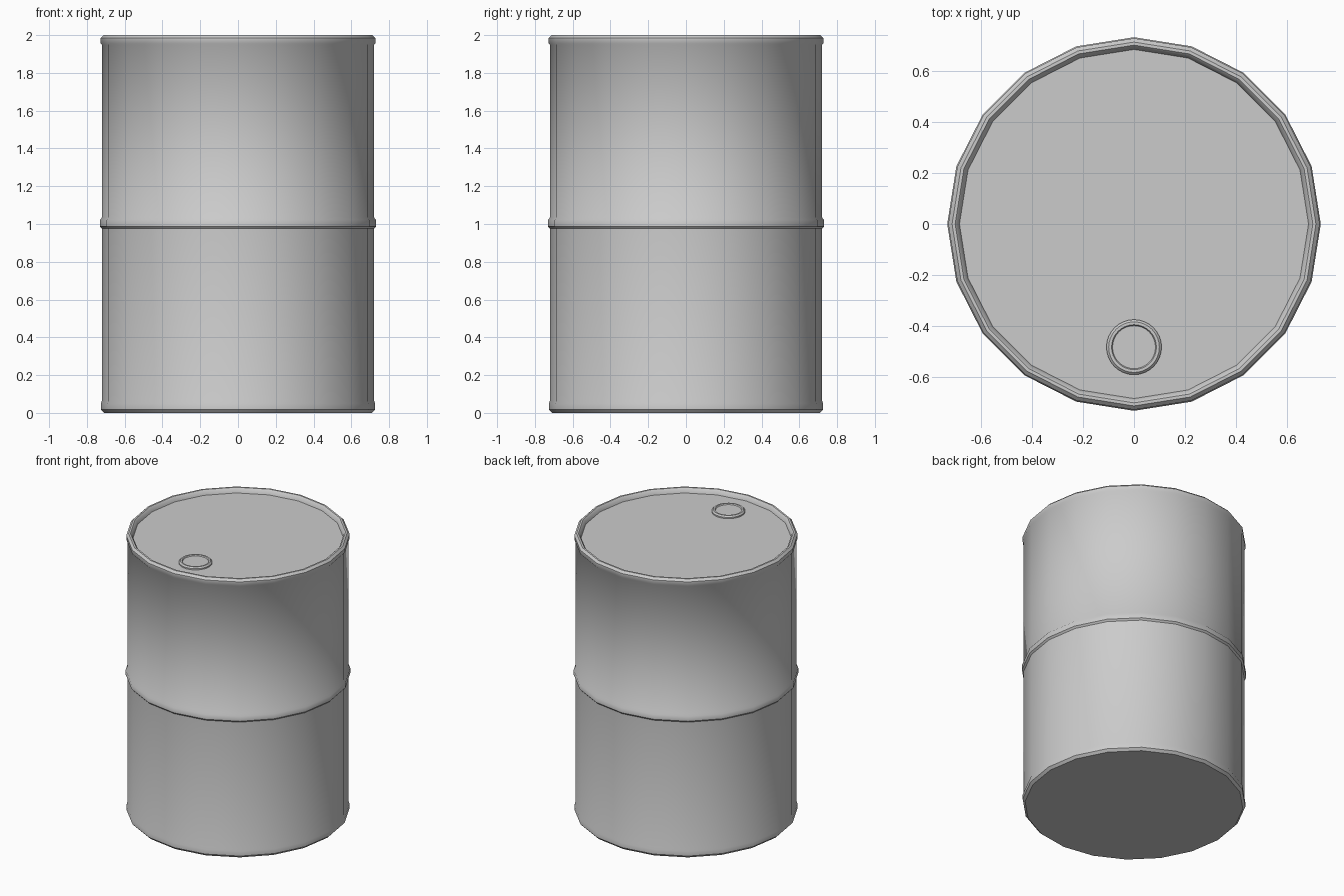
import bpy, bmesh, math

if "Cube" in bpy.data.objects:
    bpy.data.objects.remove(bpy.data.objects["Cube"])


def lathe(name, profile, sides, centre=(0, 0, 0), angle=40):
    """Revolve (radius, z) points around z; both ends are capped."""
    bm = bmesh.new()
    rings = []
    for r, z in profile:
        rings.append([bm.verts.new((r * math.sin(2 * math.pi * i / sides),
                                    r * math.cos(2 * math.pi * i / sides), z))
                      for i in range(sides)])
    for a, b in zip(rings, rings[1:]):
        for i in range(sides):
            j = (i + 1) % sides
            bm.faces.new((a[i], a[j], b[j], b[i]))
    bm.faces.new(rings[0])
    bm.faces.new(rings[-1])
    bmesh.ops.recalc_face_normals(bm, faces=bm.faces)
    mesh = bpy.data.meshes.new(name)
    bm.to_mesh(mesh)
    bm.free()
    obj = bpy.data.objects.new(name, mesh)
    bpy.context.collection.objects.link(obj)
    obj.location = centre
    bpy.ops.object.select_all(action='DESELECT')
    bpy.context.view_layer.objects.active = obj
    obj.select_set(True)
    bpy.ops.object.shade_smooth_by_angle(angle=math.radians(angle))
    return obj


SIDES = 20
BODY = 0.72

# Drum shell: base rim, wall, middle hoop, top rim and sunken lid
lathe("drum_shell", [
    (0.71, 0.0), (0.726, 0.017), (0.726, 0.05), (BODY, 0.065),
    (BODY, 0.975), (0.731, 0.987), (0.731, 1.022), (BODY, 1.035),
    (BODY, 1.948), (0.727, 1.957), (0.727, 1.985), (0.712, 2.0),
    (0.70, 2.0), (0.69, 1.99), (0.683, 1.967),
], SIDES)

# Filler cap: bevelled ring with a slightly sunken centre
lathe("filler_cap", [
    (0.108, 0.0), (0.108, 0.01), (0.099, 0.019),
    (0.088, 0.019), (0.084, 0.012),
], 32, (0, -0.482, 1.966), 30)
